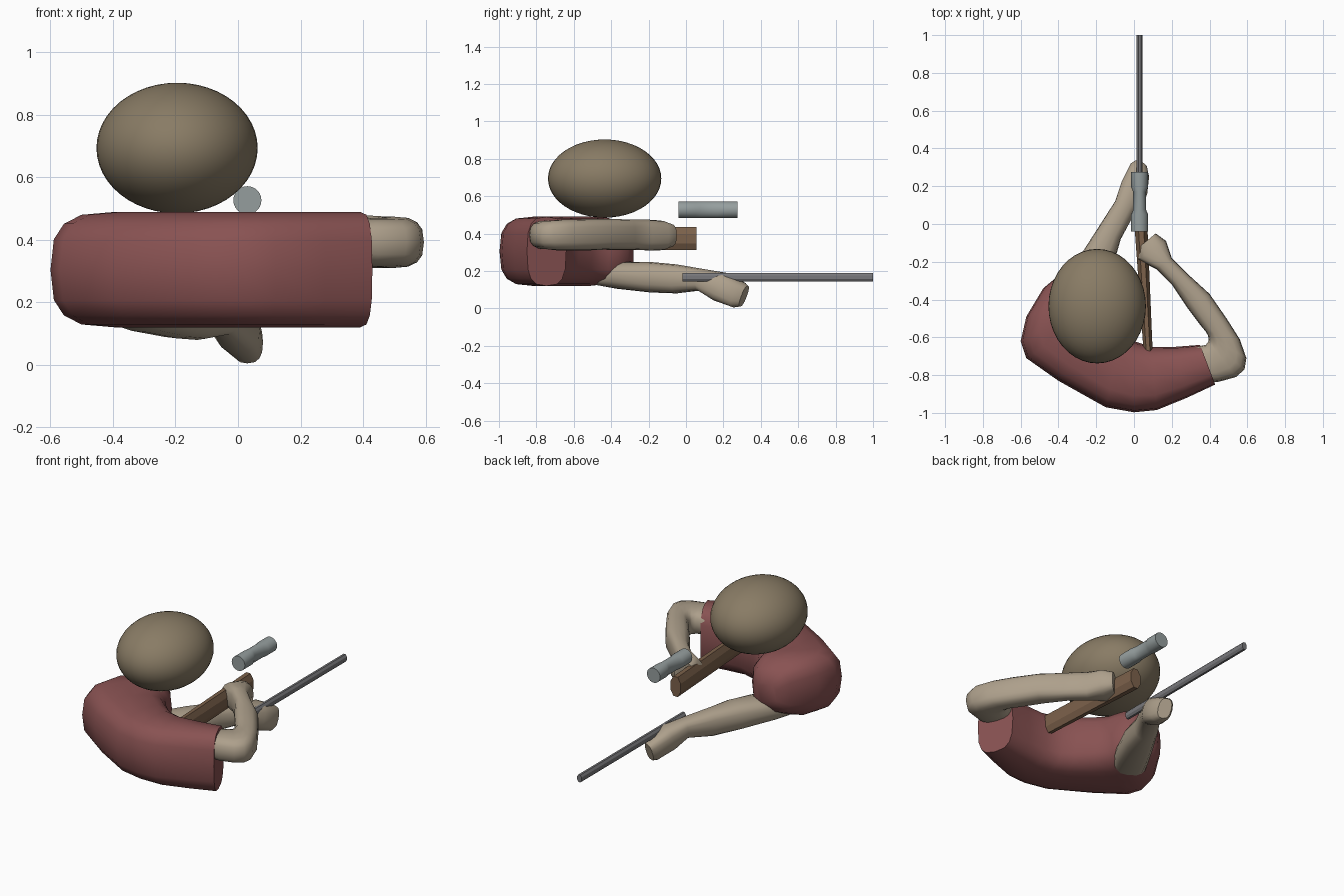
import bpy, bmesh, math
from mathutils import Vector

if "Cube" in bpy.data.objects:
    bpy.data.objects.remove(bpy.data.objects["Cube"])


def material(name, rgb):
    m = bpy.data.materials.new(name)
    m.diffuse_color = (*rgb, 1)
    m.use_nodes = True
    m.node_tree.nodes["Principled BSDF"].inputs["Base Color"].default_value = m.diffuse_color
    return m


SKIN = material("skin", (0.42, 0.35, 0.26))
HAIR = material("hair", (0.25, 0.20, 0.13))
CLOTH = material("cloth", (0.25, 0.085, 0.085))
WOOD = material("wood", (0.20, 0.12, 0.07))
STEEL = material("steel", (0.30, 0.34, 0.34))
IRON = material("iron", (0.19, 0.19, 0.20))


def loft(name, rings, mat, smooth=40):
    """Skin a list of closed rings and cap both ends."""
    bm = bmesh.new()
    rows = [[bm.verts.new(p) for p in ring] for ring in rings]
    n = len(rows[0])
    for a, b in zip(rows, rows[1:]):
        for i in range(n):
            j = (i + 1) % n
            bm.faces.new((a[i], a[j], b[j], b[i]))
    bm.faces.new(rows[0])
    bm.faces.new(rows[-1])
    bmesh.ops.recalc_face_normals(bm, faces=bm.faces[:])
    me = bpy.data.meshes.new(name)
    bm.to_mesh(me)
    bm.free()
    ob = bpy.data.objects.new(name, me)
    bpy.context.collection.objects.link(ob)
    me.materials.append(mat)
    bpy.ops.object.select_all(action='DESELECT')
    ob.select_set(True)
    bpy.context.view_layer.objects.active = ob
    if smooth:
        bpy.ops.object.shade_smooth_by_angle(angle=math.radians(smooth))
    return ob


def section(outer, inner, lo, hi, power, n=16, lean=0):
    """Rounded-box ring between two plan points; lean shifts the top in y."""
    o, i = Vector((*outer, 0)), Vector((*inner, 0))
    mid, half = (o + i) / 2, (o - i) / 2
    ring = []
    for k in range(n):
        t = 2 * math.pi * k / n
        c, s = math.cos(t), math.sin(t)
        u = math.copysign(abs(c) ** (2 / power), c)
        v = math.copysign(abs(s) ** (2 / power), s)
        p = mid + half * u
        ring.append((p.x, p.y + lean * v, (lo + hi) / 2 + (hi - lo) / 2 * v))
    return ring


def tube(name, stations, mat, n, smooth=40, turn=0):
    """Elliptical tube along y; stations are (y, x, z, rx, rz)."""
    rings = []
    for y, x, z, rx, rz in stations:
        rings.append([(x + rx * math.cos(turn + 2 * math.pi * k / n), y,
                       z + rz * math.sin(turn + 2 * math.pi * k / n)) for k in range(n)])
    return loft(name, rings, mat, smooth)


# Curved torso with rounded far shoulder
torso = [
    ((.43, -.85), (.35, -.64), .12, .49),
    ((.28, -.92), (.22, -.65), .12, .49),
    ((.12, -.985), (.09, -.65), .12, .49),
    ((0, -.997), (0, -.62), .12, .49),
    ((-.15, -.97), (-.06, -.57), .12, .49),
    ((-.40, -.83), (-.13, -.50), .12, .49),
    ((-.57, -.71), (-.17, -.45), .12, .49),
    ((-.60, -.62), (-.18, -.41), .12, .49),
    ((-.57, -.49), (-.20, -.36), .13, .485),
    ((-.48, -.34), (-.24, -.31), .18, .44),
    ((-.42, -.29), (-.29, -.28), .24, .37),
]
loft("torso", [section(*s, 3) for s in torso], CLOTH)

# Bent trigger arm
bent_arm = [
    ((.40, -.84), (.33, -.65), .32, .465),
    ((.45, -.835), (.38, -.64), .315, .47),
    ((.54, -.81), (.395, -.62), .315, .47),
    ((.585, -.77), (.395, -.61), .31, .472),
    ((.595, -.71), (.392, -.59), .31, .475),
    ((.56, -.61), (.38, -.57), .31, .475),
    ((.49, -.50), (.355, -.54), .31, .478),
    ((.40, -.37), (.28, -.44), .315, .478),
    ((.29, -.27), (.20, -.32), .315, .475),
    ((.20, -.18), (.12, -.24), .31, .475),
    ((.17, -.09), (.02, -.19), .31, .47),
    ((.115, -.05), (.03, -.12), .33, .45),
]
loft("bent_arm", [section(*s, 2.8) for s in bent_arm], SKIN, 50)

# Straight supporting arm and hand
straight_arm = [
    ((-.44, -.43), (-.27, -.52), .125, .22, 0),
    ((-.39, -.34), (-.20, -.40), .105, .25, 0),
    ((-.28, -.16), (-.11, -.22), .085, .248, 0),
    ((-.19, -.02), (-.07, -.08), .08, .235, 0),
    ((-.10, .12), (0, .05), .095, .21, .01),
    ((-.07, .21), (.07, .16), .04, .19, .03),
    ((-.02, .31), (.08, .25), .005, .14, .025),
    ((0, .325), (.07, .295), .01, .12, .02),
]
loft("straight_arm", [section(a, b, lo, hi, 2.6, lean=l)
                      for a, b, lo, hi, l in straight_arm], SKIN, 50)

# Head
bpy.ops.mesh.primitive_uv_sphere_add(segments=40, ring_count=24, location=(-.195, -.435, .694))
head = bpy.context.object
head.name = "head"
head.scale = (.258, .303, .209)
bpy.ops.object.transform_apply(location=False, rotation=False, scale=True)
head.data.materials.append(HAIR)
bpy.ops.object.shade_smooth_by_angle(angle=math.radians(40))

# Stock, barrel and waisted scope
tube("stock", [(-.68, .075, .375, .026, .066), (.055, .033, .373, .038, .066)],
     WOOD, 8, smooth=0, turn=math.pi / 8)
tube("barrel", [(-.02, .03, .166, .017, .025), (1, .03, .166, .017, .025)],
     IRON, 8, smooth=0, turn=math.pi / 8)
scope = [(-.04, .045), (.05, .045), (.075, .034), (.17, .034), (.195, .045), (.275, .045)]
tube("scope", [(y, .03, .527, r, .045) for y, r in scope], STEEL, 24)
